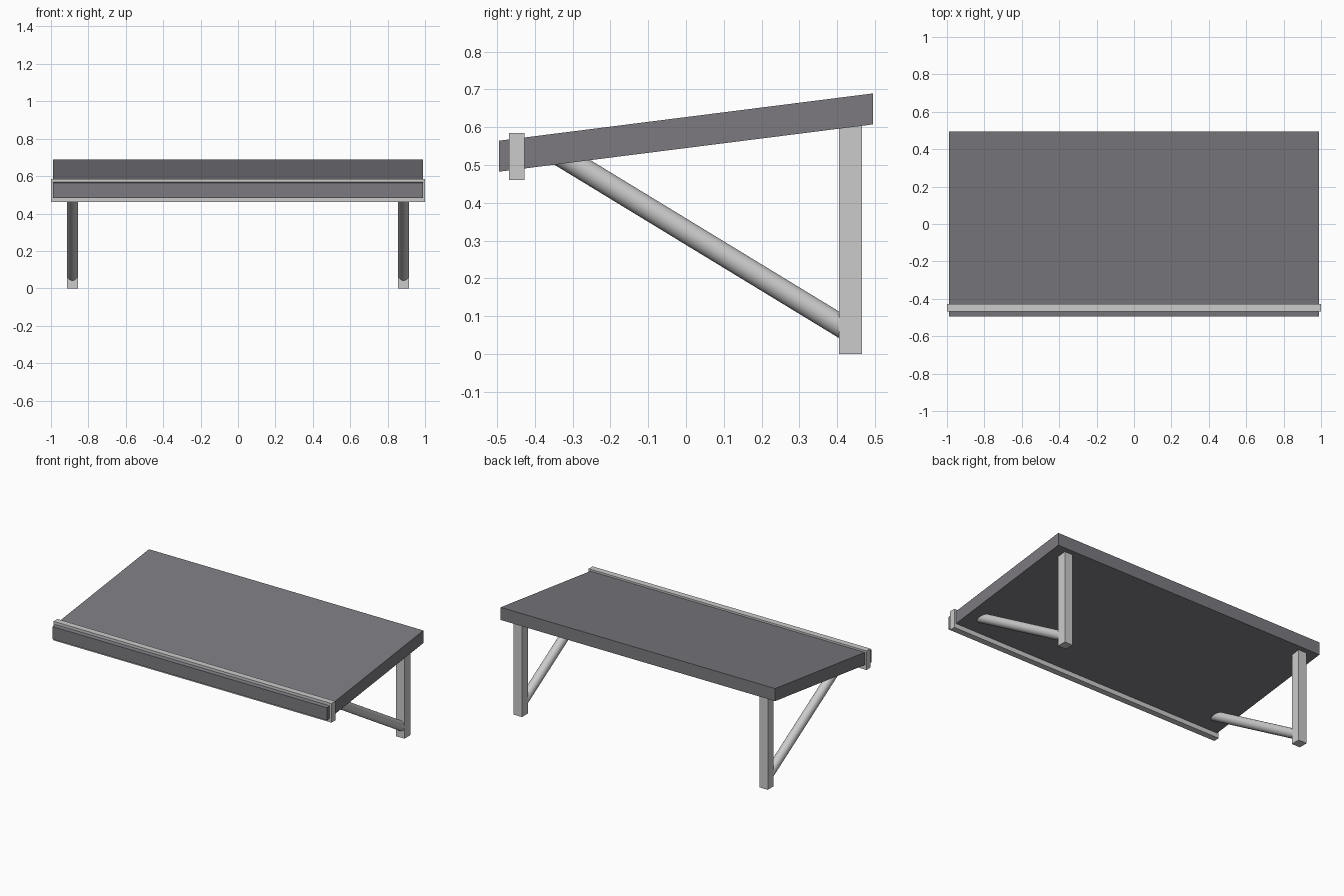
import bpy, math

if "Cube" in bpy.data.objects:
    bpy.data.objects.remove(bpy.data.objects["Cube"])

SLOPE = 0.1265           # rise of the canopy towards the wall
LEG_X = 0.885            # side offset of posts and braces


def underside(y):
    return 0.545 + SLOPE * y


def make(name, verts, faces):
    me = bpy.data.meshes.new(name)
    me.from_pydata(verts, [], faces)
    me.update()
    ob = bpy.data.objects.new(name, me)
    bpy.context.collection.objects.link(ob)
    return ob


def extrude_x(name, profile, x0, x1):
    """Extrude a counter-clockwise (y, z) profile along x."""
    n = len(profile)
    verts = [(x, y, z) for x in (x0, x1) for y, z in profile]
    faces = [tuple(reversed(range(n))), tuple(range(n, 2 * n))]
    faces += [(i, (i + 1) % n, (i + 1) % n + n, i + n) for i in range(n)]
    return make(name, verts, faces)


# Sloping canopy with upright front and back edges
Y = 0.495
canopy = extrude_x("canopy_panel", [(-Y, underside(-Y)), (Y, underside(Y)),
                                    (Y, underside(Y) + 0.082), (-Y, underside(-Y) + 0.082)], -0.988, 0.988)
mat = bpy.data.materials.new("dark_grey")
mat.diffuse_color = (0.2, 0.195, 0.215, 1)
mat.use_nodes = True
mat.node_tree.nodes["Principled BSDF"].inputs["Base Color"].default_value = mat.diffuse_color
canopy.data.materials.append(mat)

# Front trim bar
extrude_x("front_trim", [(-0.468, 0.461), (-0.428, 0.461), (-0.428, 0.585), (-0.468, 0.585)], -1, 1)


def brace(name, cx, n=32, r=0.03, pitch=0.609):
    """Round strut, cut upright at the post and along the canopy underside."""
    low, high = [], []
    for i in range(n):
        a = 2 * math.pi * i / n
        x = cx + r * math.cos(a)
        y = 0.407
        z = 0.076 + r * math.hypot(1, pitch) * math.sin(a)
        run = (underside(y) + 0.003 - z) / (pitch + SLOPE)
        low.append((x, y, z))
        high.append((x, y - run, z + pitch * run))
    faces = [tuple(range(n)), tuple(reversed(range(n, 2 * n)))]
    faces += [(i, i + n, (i + 1) % n + n, (i + 1) % n) for i in range(n)]
    ob = make(name, low + high, faces)
    bpy.ops.object.select_all(action='DESELECT')
    bpy.context.view_layer.objects.active = ob
    ob.select_set(True)
    bpy.ops.object.mode_set(mode='EDIT')
    bpy.ops.mesh.select_all(action='SELECT')
    bpy.ops.mesh.normals_make_consistent(inside=False)
    bpy.ops.object.mode_set(mode='OBJECT')
    bpy.ops.object.shade_smooth_by_angle(angle=math.radians(30))


# Wall posts and diagonal braces on both sides
for side, s in (("left", -1), ("right", 1)):
    x = s * LEG_X
    extrude_x(side + "_post", [(0.405, 0), (0.466, 0), (0.466, underside(0.466) + 0.003),
                               (0.405, underside(0.405) + 0.003)], x - 0.03, x + 0.03)
    brace(side + "_brace", x)
